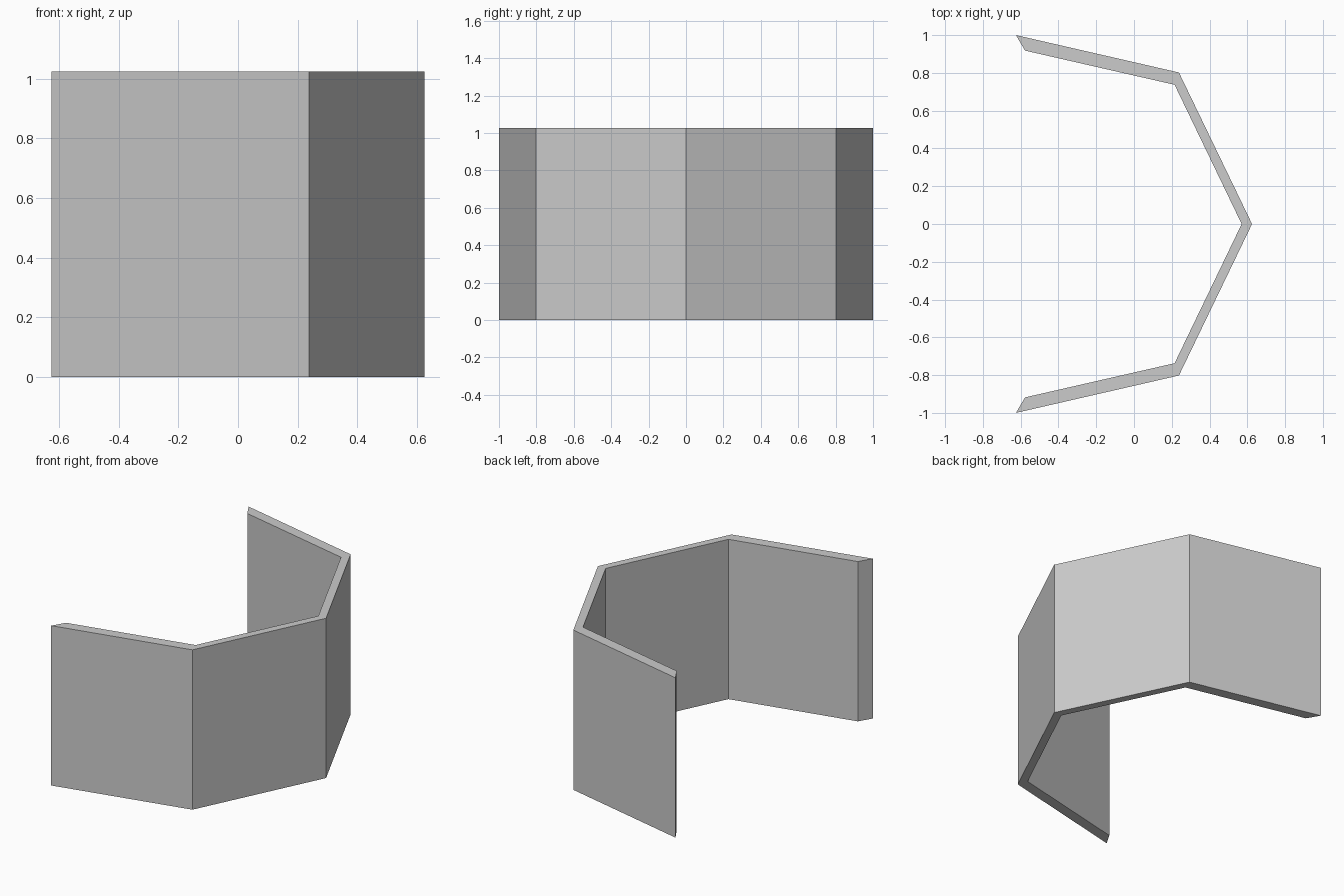
import bpy
import bmesh

HEIGHT = 1.025

cube = bpy.data.objects.get("Cube")
if cube:
    bpy.data.objects.remove(cube, do_unlink=True)

# Plain grey material
grey = bpy.data.materials.new("plain_grey")
grey.use_nodes = True
colour = (0.6, 0.6, 0.6, 1)
grey.diffuse_color = colour
grey.node_tree.nodes["Principled BSDF"].inputs["Base Color"].default_value = colour


def mirrored(half):
    """Complete a half path that ends on y = 0."""
    return half + [(x, -y) for x, y in reversed(half[:-1])]


# Wall footprint: outer and inner edges, from one free end to the other
outer = mirrored([(-0.625, 1.0), (0.238, 0.802), (0.625, 0.0)])
inner = mirrored([(-0.577, 0.918), (0.215, 0.737), (0.57, 0.0)])

# One quad per panel, raised to full height
bm = bmesh.new()
out_verts = [bm.verts.new((x, y, 0)) for x, y in outer]
in_verts = [bm.verts.new((x, y, 0)) for x, y in inner]
for i in range(len(outer) - 1):
    bm.faces.new((out_verts[i], out_verts[i + 1], in_verts[i + 1], in_verts[i]))
raised = bmesh.ops.extrude_face_region(bm, geom=bm.faces[:], use_keep_orig=True)
top = [v for v in raised["geom"] if isinstance(v, bmesh.types.BMVert)]
bmesh.ops.translate(bm, verts=top, vec=(0, 0, HEIGHT))
bmesh.ops.recalc_face_normals(bm, faces=bm.faces[:])

mesh = bpy.data.meshes.new("folded_wall")
bm.to_mesh(mesh)
bm.free()
mesh.materials.append(grey)
wall = bpy.data.objects.new("folded_wall", mesh)
bpy.context.collection.objects.link(wall)
